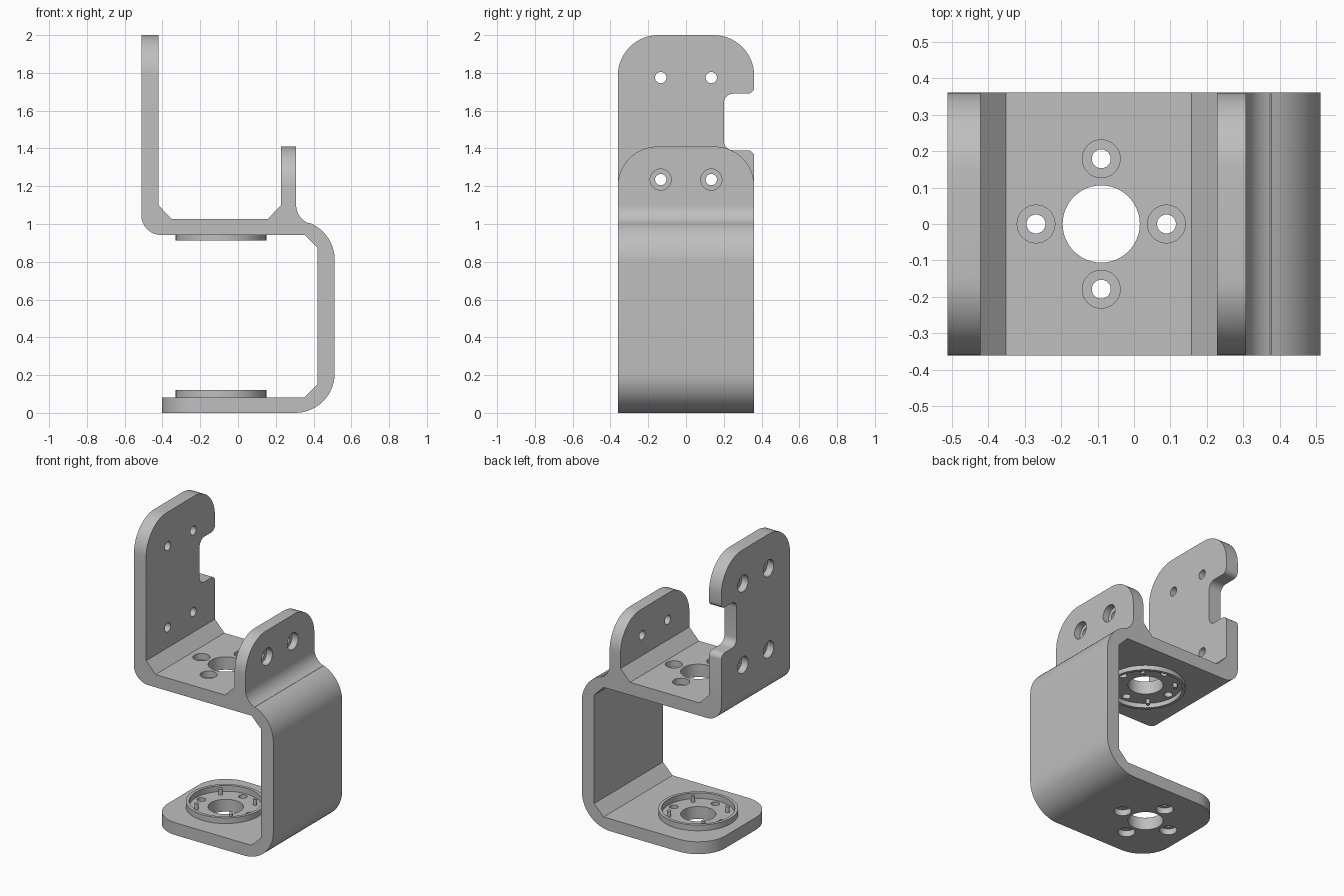
import bpy, bmesh, math

cube = bpy.data.objects.get("Cube")
if cube:
    bpy.data.objects.remove(cube)

grey = bpy.data.materials.new("plain grey")
grey.use_nodes = True
colour = (0.52, 0.52, 0.52, 1)
grey.diffuse_color = colour
grey.node_tree.nodes["Principled BSDF"].inputs["Base Color"].default_value = colour

HALF = 0.361      # half depth of the bracket
HUB_X = -0.09     # centre line of both horn mounts
PLACE = {"x": lambda u, v, h: (h, u, v),
         "y": lambda u, v, h: (u, h, v),
         "z": lambda u, v, h: (u, v, h)}


def arc(cu, cv, r, start, end, n=14):
    angles = [math.radians(start + (end - start) * i / n) for i in range(n + 1)]
    return [(cu + r * math.cos(a), cv + r * math.sin(a)) for a in angles]


def bridge(bm, a, b):
    n = len(a)
    for i in range(n):
        bm.faces.new((a[i], a[(i + 1) % n], b[(i + 1) % n], b[i]))


def prism(bm, outline, axis, lo, hi):
    a, b = [[bm.verts.new(PLACE[axis](u, v, h)) for u, v in outline] for h in (lo, hi)]
    bridge(bm, a, b)
    bm.faces.new(a)
    bm.faces.new(b)


def lathe(bm, profile, axis, cu, cv, closed=False, n=32):
    rings = []
    for r, h in profile:
        circle = arc(cu, cv, r, 0, 360, n)[:-1]
        rings.append([bm.verts.new(PLACE[axis](u, v, h)) for u, v in circle])
    for a, b in zip(rings, rings[1:]):
        bridge(bm, a, b)
    if closed:
        bridge(bm, rings[-1], rings[0])
    else:
        bm.faces.new(rings[0])
        bm.faces.new(rings[-1])


def finish(bm, name):
    bmesh.ops.recalc_face_normals(bm, faces=bm.faces)
    mesh = bpy.data.meshes.new(name)
    bm.to_mesh(mesh)
    bm.free()
    mesh.materials.append(grey)
    obj = bpy.data.objects.new(name, mesh)
    bpy.context.collection.objects.link(obj)
    return obj


def smooth(obj):
    obj.data.shade_smooth()
    obj.data.set_sharp_from_angle(angle=math.radians(30))


# Bent bracket: one side profile swept through the depth
bm = bmesh.new()
profile = [(-0.402, 0)]
profile += arc(0.302, 0.21, 0.21, -90, 0)
profile += arc(0.302, 0.81, 0.21, 0, 69)
profile += arc(0.41, 1.10, 0.102, 249, 180)
profile += [(0.308, 1.41), (0.228, 1.41), (0.228, 1.10), (0.158, 1.027),
            (-0.352, 1.027), (-0.422, 1.10), (-0.422, 2), (-0.512, 2)]
profile += arc(-0.407, 1.047, 0.105, 180, 270)
profile += [(0.352, 0.942), (0.422, 0.872), (0.422, 0.152), (0.352, 0.082), (-0.402, 0.082)]
prism(bm, profile, "y", -HALF, HALF)
bracket = finish(bm, "bracket")

# Cutters: rounded plate corners
bm = bmesh.new()
for side in (-1, 1):
    for top, r, lo, hi in ((2, 0.215, -0.6, -0.4), (1.41, 0.21, 0.2, 0.33)):
        c = HALF - r
        pts = arc(c, top - r, r, 0, 90) + [(c, top + 0.05), (HALF + 0.05, top + 0.05),
                                           (HALF + 0.05, top - r)]
        prism(bm, [(side * u, v) for u, v in pts], "x", lo, hi)
    r = 0.2
    c = HALF - r
    pts = arc(-0.402 + r, c, r, 180, 90) + [(-0.402 + r, 0.45), (-0.5, 0.45), (-0.5, c)]
    prism(bm, [(u, side * v) for u, v in pts], "z", -0.05, 0.2)

# Cutter: cable notch in the tall plate
notch = arc(HALF - 0.035, 1.725, 0.035, 0, -90, 6)
notch += arc(0.25, 1.64, 0.05, 90, 180, 8)
notch += arc(0.25, 1.44, 0.05, 180, 270, 8)
notch += arc(HALF - 0.035, 1.355, 0.035, 90, 0, 6)
notch += [(HALF + 0.05, 1.355), (HALF + 0.05, 1.725)]
prism(bm, notch, "x", -0.6, -0.4)

# Cutters: counterbored screw holes in the two upright plates
for y in (-0.134, 0.134):
    for z in (1.235, 1.775):
        lathe(bm, [(0.055, -0.6), (0.055, -0.465), (0.03, -0.465), (0.03, -0.38)], "x", y, z)
    lathe(bm, [(0.03, 0.2), (0.03, 0.265), (0.056, 0.265), (0.056, 0.35)], "x", y, 1.235)

# Cutters: centre bore and four counterbored holes in each flat plate
for inner, step, outer in ((0.9, 0.985, 1.1), (0.15, 0.04, -0.05)):
    lathe(bm, [(0.106, inner), (0.106, outer)], "z", HUB_X, 0, n=48)
    for u, v in arc(HUB_X, 0, 0.179, 0, 270, 3):
        lathe(bm, [(0.026, inner), (0.026, step), (0.052, step), (0.052, outer)], "z", u, v)
cutter = finish(bm, "cutter")
cutter.hide_render = True

cut = bracket.modifiers.new("cut", "BOOLEAN")
cut.operation = "DIFFERENCE"
cut.solver = "EXACT"
cut.object = cutter
bpy.context.view_layer.objects.active = bracket
bpy.ops.object.modifier_apply(modifier=cut.name)
bpy.data.objects.remove(cutter)
smooth(bracket)

# Horn mounts: thin raised rim with four locating pins, facing each other
for name, base, tip in (("lower", 0.078, 0.12), ("upper", 0.946, 0.912)):
    bm = bmesh.new()
    lathe(bm, [(0.24, base), (0.24, tip), (0.22, tip), (0.22, base)], "z", HUB_X, 0, True, 64)
    smooth(finish(bm, name + "_horn_rim"))
    bm = bmesh.new()
    for u, v in arc(HUB_X, 0, 0.179, 45, 315, 3):
        lathe(bm, [(0.013, base), (0.013, tip)], "z", u, v, n=16)
    smooth(finish(bm, name + "_horn_pins"))
